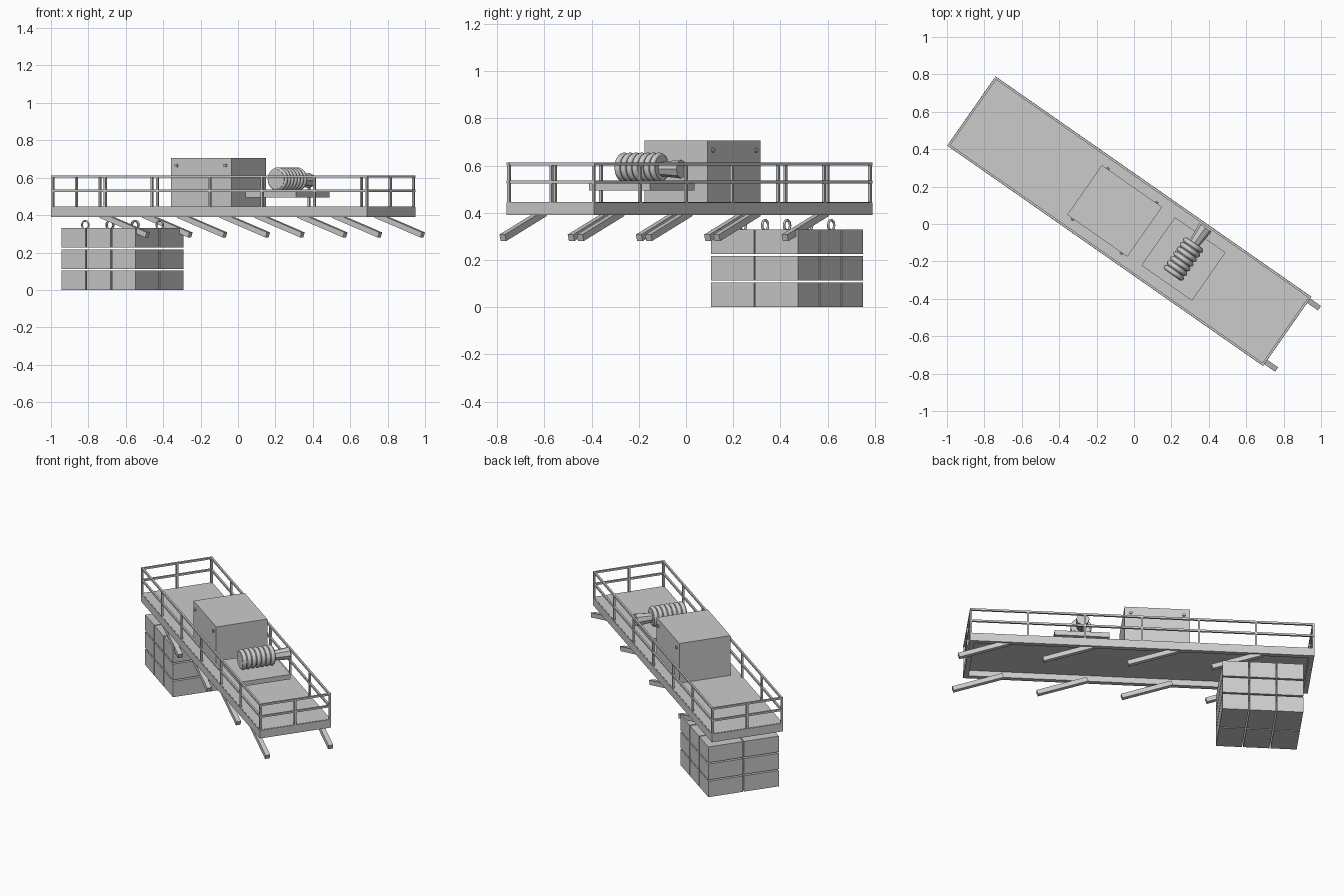
import bpy, bmesh, math
from mathutils import Matrix, Vector

if "Cube" in bpy.data.objects:
    bpy.data.objects.remove(bpy.data.objects["Cube"])

# Local frame: X along the platform, Y across it, turned in plan
M = Matrix.Translation((-0.025, 0.015, 0)) @ Matrix.Rotation(math.radians(-34.9), 4, 'Z')
L, W = 1.03, 0.226


def finish(bm, name, smooth=False):
    bmesh.ops.recalc_face_normals(bm, faces=bm.faces)
    me = bpy.data.meshes.new(name)
    bm.to_mesh(me)
    bm.free()
    me.transform(M)
    ob = bpy.data.objects.new(name, me)
    bpy.context.collection.objects.link(ob)
    if smooth:
        for p in me.polygons:
            p.use_smooth = True
    return ob


def box(bm, lo, hi):
    lo, hi = Vector(lo), Vector(hi)
    m = Matrix.Translation((lo + hi) / 2) @ Matrix.Diagonal((*(hi - lo), 1))
    bmesh.ops.create_cube(bm, size=1, matrix=m)


def bar(bm, a, b, t):
    a, b = Vector(a), Vector(b)
    d = b - a
    side = Vector((0, 0, 1)).cross(d)
    side = side.normalized() if side.length > 1e-6 else Vector((1, 0, 0))
    up = d.normalized().cross(side)
    rot = Matrix((side, up, d.normalized())).transposed().to_4x4()
    m = Matrix.Translation((a + b) / 2) @ rot @ Matrix.Diagonal((t, t, d.length, 1))
    bmesh.ops.create_cube(bm, size=1, matrix=m)


def cyl(bm, u, z, v0, v1, r0, r1, n):
    m = Matrix.Translation((u, (v0 + v1) / 2, z)) @ Matrix.Rotation(-math.pi / 2, 4, 'X')
    bmesh.ops.create_cone(bm, cap_ends=True, segments=n, radius1=r0, radius2=r1,
                          depth=v1 - v0, matrix=m)


def ring(bm, c, R, r, n=20, k=8):
    # torus lying in the local XZ plane
    g = [[bm.verts.new((c[0] + (R + r * math.cos(b)) * math.cos(a), c[1] + r * math.sin(b),
                        c[2] + (R + r * math.cos(b)) * math.sin(a)))
          for b in [2 * math.pi * j / k for j in range(k)]]
         for a in [2 * math.pi * i / n for i in range(n)]]
    for i in range(n):
        for j in range(k):
            bm.faces.new((g[i][j], g[i - 1][j], g[i - 1][j - 1], g[i][j - 1]))


# Deck plate and the edge beams hanging under it
bm = bmesh.new()
box(bm, (-L + 0.004, -W + 0.004, 0.428), (L - 0.004, W - 0.004, 0.445))
finish(bm, "deck_plate")
bm = bmesh.new()
for s in (-1, 1):
    box(bm, (-L, s * (W - 0.015) - 0.015, 0.39), (L, s * (W - 0.015) + 0.015, 0.443))
    box(bm, (s * (L - 0.015) - 0.015, -W, 0.39), (s * (L - 0.015) + 0.015, W, 0.443))
finish(bm, "edge_beams")

# Guard rail: posts and two rails all round
bm = bmesh.new()
e, f, t = L - 0.007, W - 0.007, 0.012
posts = [(-e + 2 * e * i / 6, s * f) for i in range(7) for s in (-1, 1)] + [(-e, 0), (e, 0)]
for x, y in posts:
    bar(bm, (x, y, 0.44), (x, y, 0.61), t)
for z in (0.53, 0.607):
    for s in (-1, 1):
        bar(bm, (-L, s * f, z), (L, s * f, z), t)
        bar(bm, (s * e, -W, z), (s * e, W, z), t)
finish(bm, "guard_rail")

# Slanted struts below the deck, four pairs
bm = bmesh.new()
for i in range(4):
    for s in (-1, 1):
        x = 1.095 - i * 0.505
        bar(bm, (x, s * 0.2, 0.294), (x - 0.3, s * 0.2, 0.4), 0.029)
finish(bm, "support_struts")

# Stacked weight blocks, 3 x 2 x 3
bm = bmesh.new()
rings = bmesh.new()
for i in (-1, 0, 1):
    for s in (-1, 1):
        x, y = -0.722 + i * 0.1635, s * 0.1135
        for k in range(3):
            box(bm, (x - 0.078, y - 0.11, k * 0.113), (x + 0.078, y + 0.11, k * 0.113 + 0.104))
        ring(rings, (x, y, 0.347), 0.022, 0.005)
finish(bm, "weight_blocks")
finish(rings, "lifting_rings", True)

# Machinery cabinet with small lugs on the long faces
bm = bmesh.new()
box(bm, (-0.292, -0.162, 0.445), (0.1, 0.162, 0.706))
finish(bm, "cabinet")
bm = bmesh.new()
for x in (-0.255, 0.063):
    cyl(bm, x, 0.665, -0.172, -0.15, 0.009, 0.009, 10)
    cyl(bm, x, 0.665, 0.15, 0.172, 0.009, 0.009, 10)
finish(bm, "cabinet_lugs")

# Winch: raised base, drum with rope coils, motor
U, Z = 0.353, 0.592
bm = bmesh.new()
box(bm, (U - 0.165, -0.157, 0.495), (U + 0.165, 0.157, 0.526))
finish(bm, "winch_base")
bm = bmesh.new()
cyl(bm, U, Z, -0.105, 0.105, 0.052, 0.052, 20)
finish(bm, "winch_drum")
bm = bmesh.new()
for i in range(7):
    ring(bm, (U, -0.09 + i * 0.03, Z), 0.05, 0.0135, 24, 8)
finish(bm, "rope_coils", True)
bm = bmesh.new()
cyl(bm, U, 0.585, 0.1, 0.205, 0.03, 0.04, 8)
finish(bm, "winch_motor")
